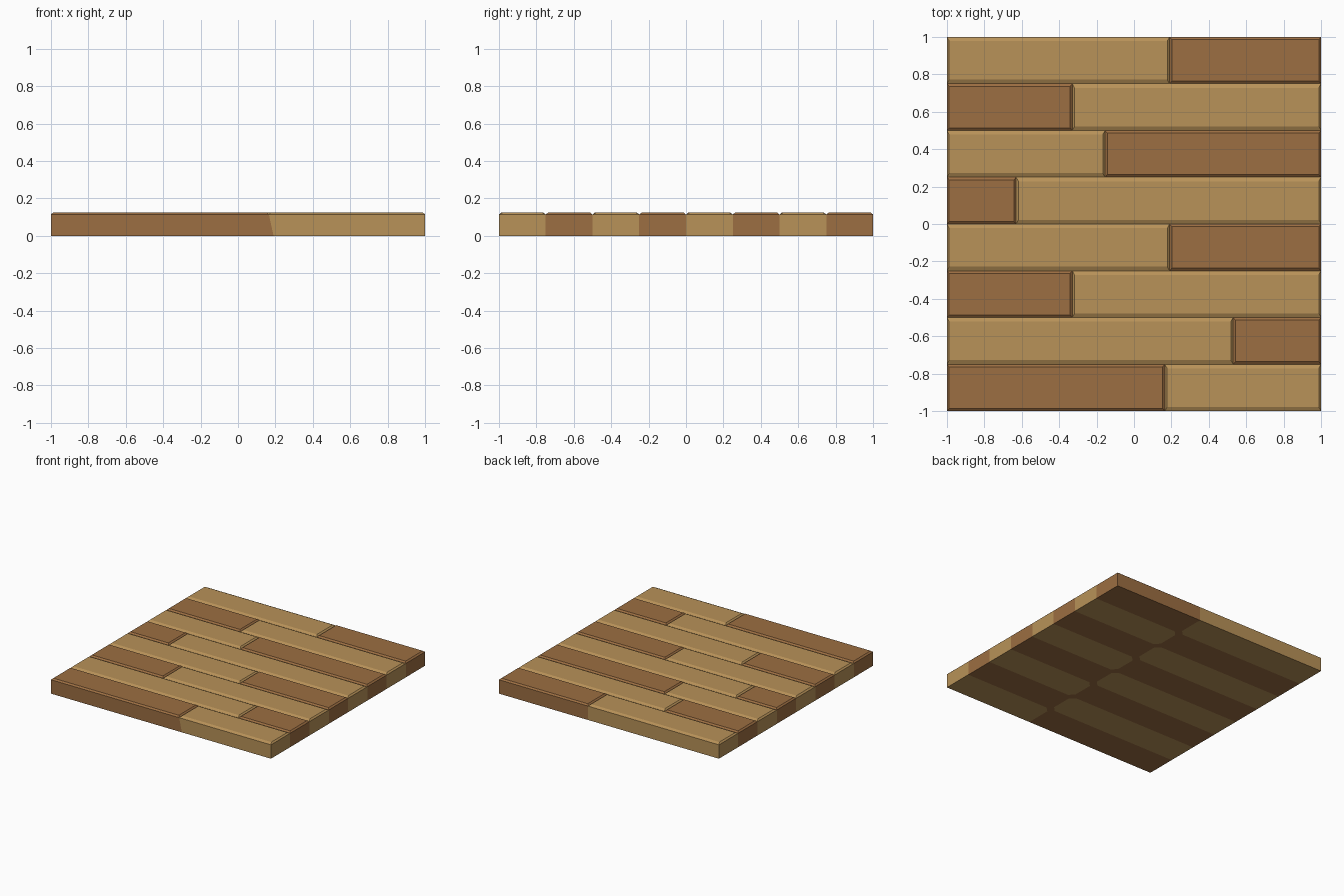
import bpy

if "Cube" in bpy.data.objects:
    bpy.data.objects.remove(bpy.data.objects["Cube"])

TOP, VALLEY = 0.125, 0.114   # plank top and groove height
ROW = 0.25                   # plank width
J = 0.19                     # joint position on the underside


def make_mat(name, col):
    m = bpy.data.materials.new(name)
    m.diffuse_color = (*col, 1)
    m.use_nodes = True
    m.node_tree.nodes["Principled BSDF"].inputs["Base Color"].default_value = m.diffuse_color
    return m


LIGHT = make_mat("light_oak", (0.480, 0.287, 0.098))
DARK = make_mat("dark_oak", (0.332, 0.156, 0.054))


def make_object(name, verts, faces, mats, indices=None):
    me = bpy.data.meshes.new(name)
    me.from_pydata(verts, [], faces)
    for m in mats:
        me.materials.append(m)
    if indices:
        for p, i in zip(me.polygons, indices):
            p.material_index = i
    me.update()
    ob = bpy.data.objects.new(name, me)
    bpy.context.collection.objects.link(ob)
    return ob


def plank(name, x0, x1, y0, y1, mat, by):
    """Bevelled plank top, with side walls only on the outer rim."""
    bx = 0.012

    def foot(x):  # wall foot follows the underside joint
        return x if abs(x) > 0.99 else J
    rim = [(x0, y0), (x1, y0), (x1, y1), (x0, y1)]
    flat = [(x0 + bx, y0 + by), (x1 - bx, y0 + by),
            (x1 - bx, y1 - by), (x0 + bx, y1 - by)]
    verts = [(x, y, TOP) for x, y in flat]
    verts += [(x, y, VALLEY) for x, y in rim]
    verts += [(foot(x), y, 0) for x, y in rim]
    faces = [(0, 1, 2, 3)]
    outer = [y0 < -0.99, x1 > 0.99, y1 > 0.99, x0 < -0.99]
    for i in range(4):
        j = (i + 1) % 4
        faces.append((4 + i, 4 + j, j, i))
        if outer[i]:
            faces.append((8 + i, 8 + j, 4 + j, 4 + i))
    make_object(name, verts, faces, [mat])


# planks: joint x per row from back to front, and whether the left one is light
rows = [(0.19, True), (-0.33, False), (-0.155, True), (-0.63, False),
        (0.19, True), (-0.33, False), (0.53, True), (0.165, False)]
for k, (jx, left_light) in enumerate(rows):
    y1 = 1 - k * ROW
    y0 = y1 - ROW
    for side, x0, x1, light in (("left", -1, jx, left_light),
                                ("right", jx, 1, not left_light)):
        plank(f"plank_{k + 1}_{side}", x0, x1, y0, y1,
              LIGHT if light else DARK, 0.022 if light else 0.014)

# underside: two-tone stripes swapping at one joint, dark corners joined up
verts, faces, idx = [], [], []
C = 0.04
for k, (_, left_light) in enumerate(rows):
    y1 = 1 - k * ROW
    y0 = y1 - ROW
    s = -1 if left_light else 1            # direction towards the light side
    lo = J + (s * C if k < 7 else 0)
    hi = J + (s * C if k > 0 else 0)
    split = [(lo, y0), (J, y0 + C), (J, y1 - C), (hi, y1)]
    left = [(-1, y0), (-1, y1)] + split[::-1]
    right = split + [(1, y1), (1, y0)]
    for poly, light in ((left, left_light), (right, not left_light)):
        n = len(verts)
        verts += [(x, y, 0) for x, y in poly]
        faces.append(tuple(range(n, n + len(poly))))
        idx.append(0 if light else 1)
make_object("underside", verts, faces, [LIGHT, DARK], idx)
